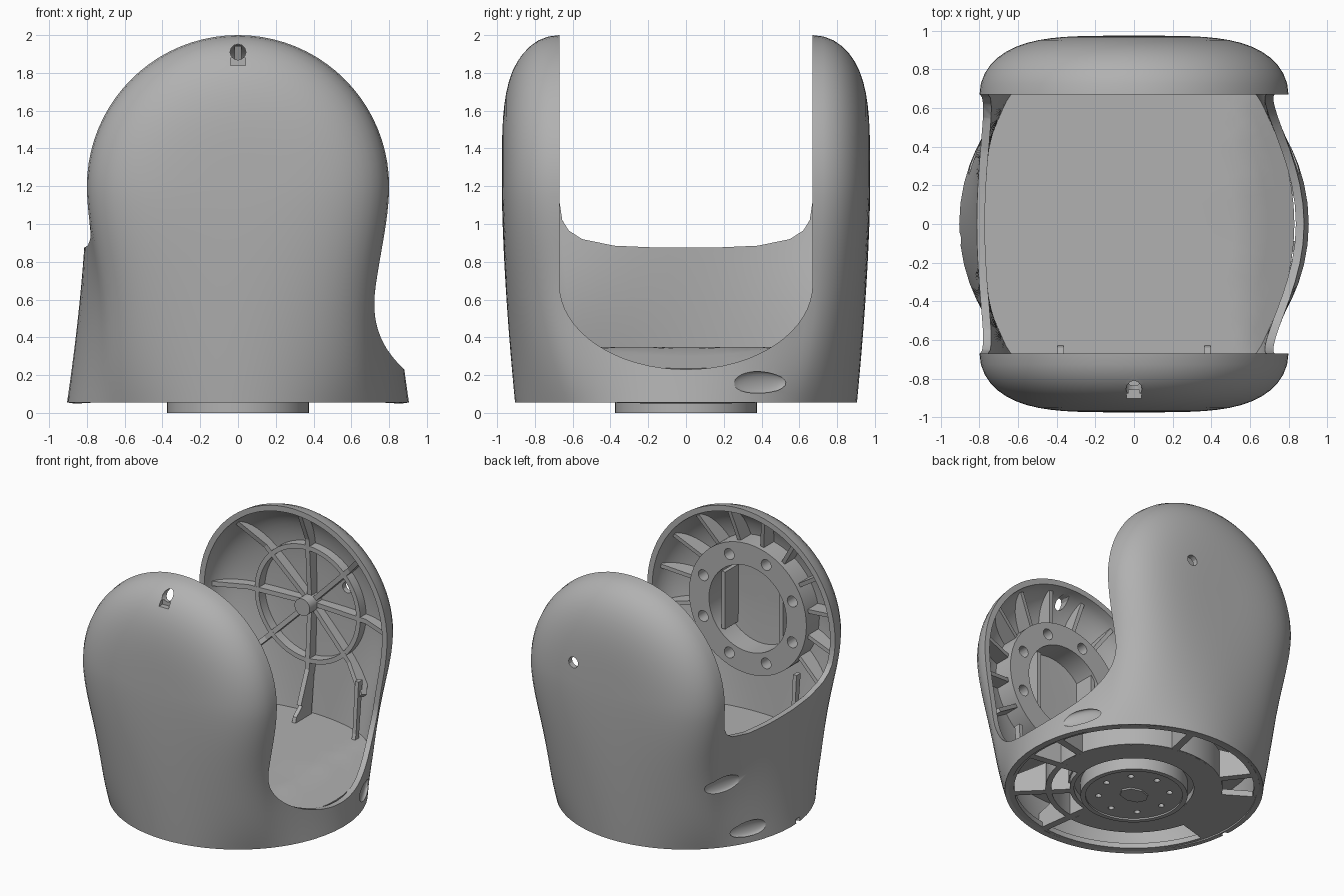
import bpy, bmesh, math
from math import sin, cos, pi, radians
from mathutils import Matrix, Vector

if "Cube" in bpy.data.objects:
    bpy.data.objects.remove(bpy.data.objects["Cube"])

grey = bpy.data.materials.new("matte grey")
grey.use_nodes = True
GREY = (0.44, 0.44, 0.44, 1)
grey.diffuse_color = GREY
grey.node_tree.nodes["Principled BSDF"].inputs["Base Color"].default_value = GREY

HUB = 1.2      # height of the arm axis
BASE = 0.055   # bottom edge of the shell
ARM = 0.8      # radius of the arm ends
FOOT = 0.905   # radius of the round foot


def make(name, bm, smooth=True):
    bmesh.ops.remove_doubles(bm, verts=bm.verts[:], dist=0.0001)
    bmesh.ops.recalc_face_normals(bm, faces=bm.faces[:])
    mesh = bpy.data.meshes.new(name)
    bm.to_mesh(mesh)
    bm.free()
    mesh.materials.append(grey)
    ob = bpy.data.objects.new(name, mesh)
    bpy.context.collection.objects.link(ob)
    if smooth:
        shade(ob)
    return ob


def activate(ob):
    bpy.ops.object.select_all(action='DESELECT')
    ob.select_set(True)
    bpy.context.view_layer.objects.active = ob


def shade(ob):
    activate(ob)
    bpy.ops.object.shade_smooth_by_angle(angle=radians(30))


def thicken(ob, thickness):
    activate(ob)
    mod = ob.modifiers.new("thickness", 'SOLIDIFY')
    mod.thickness, mod.offset, mod.use_even_offset = thickness, -1, True
    bpy.ops.object.modifier_apply(modifier=mod.name)


def cut(ob, bm):
    cutter = make("cutter", bm, False)
    cutter.hide_render = True
    activate(ob)
    mod = ob.modifiers.new("cut", 'BOOLEAN')
    mod.operation, mod.solver, mod.object = 'DIFFERENCE', 'EXACT', cutter
    bpy.ops.object.modifier_apply(modifier=mod.name)
    bpy.data.objects.remove(cutter)


def frame(ex, ey, origin):
    ex, ey = Vector(ex), Vector(ey)
    rot = Matrix((ex, ey, ex.cross(ey))).transposed().to_4x4()
    return Matrix.Translation(origin) @ rot


def prism(bm, pts, thick, m):
    """Polygon in local XY, extruded evenly both ways along local Z."""
    lo, hi = ([bm.verts.new(m @ Vector((x, y, s * thick / 2))) for x, y in pts] for s in (-1, 1))
    bm.faces.new(lo[::-1])
    bm.faces.new(hi)
    n = len(pts)
    for i in range(n):
        j = (i + 1) % n
        bm.faces.new((lo[i], lo[j], hi[j], hi[i]))


def sector(bm, r0, r1, start, end, z, thick):
    """Flat part of a ring between two angles in degrees."""
    arc = [radians(start + (end - start) * i / 32) for i in range(33)]
    pts = [(r0 * cos(a), r0 * sin(a)) for a in arc] + [(r1 * cos(a), r1 * sin(a)) for a in arc[::-1]]
    prism(bm, pts, thick, Matrix.Translation((0, 0, z)))


def tube(bm, r0, r1, h0, h1, m=Matrix(), segs=64):
    """Ring about local Z; a zero inner radius gives a solid disc."""
    def circle(r, h):
        return [bm.verts.new(m @ Vector((r * cos(2 * pi * i / segs), r * sin(2 * pi * i / segs), h)))
                for i in range(segs)]
    if r0 == 0:
        lo, hi = circle(r1, h0), circle(r1, h1)
        bm.faces.new(lo[::-1])
        bm.faces.new(hi)
        rings = [lo, hi]
    else:
        rings = [circle(r0, h0), circle(r1, h0), circle(r1, h1), circle(r0, h1)]
        rings.append(rings[0])
    for a, b in zip(rings, rings[1:]):
        for i in range(segs):
            j = (i + 1) % segs
            bm.faces.new((a[i], a[j], b[j], b[i]))


def skin(bm, rows, closed):
    rows = [[bm.verts.new(p) for p in row] for row in rows]
    for a, b in zip(rows, rows[1:]):
        n = len(a)
        for i in range(n if closed else n - 1):
            j = (i + 1) % n
            bm.faces.new((a[i], a[j], b[j], b[i]))


# Shell profile: domed arm end, straight middle, mirrored dome
STEPS = 16
turns = [(i / STEPS) ** 2 * pi / 2 for i in range(STEPS + 1)]
dome = [(ARM * math.sqrt(sin(t)), 0.67 + 0.305 * cos(t)) for t in turns]
middle = [(ARM, 0.67 - 1.34 * i / 14) for i in range(1, 14)]
profile = dome + middle + [(r, -y) for r, y in dome[::-1]]
loop = profile + [(-r, y) for r, y in profile[-2:0:-1]]


def section(z, scale=1.0):
    drop = (HUB - z) / (HUB - BASE)
    pts = []
    for x, y in loop:
        p = Vector((x, y, 0))
        p = p.lerp(p.normalized() * FOOT, drop ** 1.6) * scale
        neck = 1 - 0.045 * sin(pi * drop) ** 2 * min(1, abs(y) / 0.67) ** 2
        pts.append(Vector((p.x * neck, p.y, z)))
    return pts


# Outer shell: revolved top, lofted down to a round foot
bm = bmesh.new()
skin(bm, [[Vector((r * cos(a), y, HUB + r * sin(a))) for r, y in profile]
          for a in (pi * i / 40 for i in range(41))], False)
skin(bm, [section(HUB + (BASE - HUB) * i / 24) for i in range(25)], True)
bmesh.ops.remove_doubles(bm, verts=bm.verts[:], dist=0.0001)
bmesh.ops.dissolve_degenerate(bm, edges=bm.edges[:], dist=0.0001)
shell = make("yoke_shell", bm, False)
thicken(shell, 0.042)

# Gap between the arms: deep scoop on one side, high wall on the other
scoop = [(0.67 * cos(a), 0.68 + 0.45 * sin(a)) for a in (pi + pi * i / 32 for i in range(33))]
half_wall = [(0.67, 1.12), (0.655, 1.02), (0.62, 0.965), (0.55, 0.92), (0.38, 0.885), (0.15, 0.875)]
wall = [(-y, z) for y, z in half_wall] + half_wall[::-1]
for pts, x, width in ((scoop, 0.6, 1.2), (wall, -0.55, 1.3)):
    bm = bmesh.new()
    prism(bm, pts + [(0.67, 2.2), (-0.67, 2.2)], width, frame((0, 1, 0), (0, 0, 1), (x, 0, 0)))
    cut(shell, bm)

# Small through holes in each arm, with a slot below the front one
for x, y, z in ((0, -0.85, 1.91), (0.28, 0.9, 1.37)):
    bm = bmesh.new()
    tube(bm, 0, 0.042, -0.2, 0.2, Matrix.Translation((x, y, z)) @ Matrix.Rotation(pi / 2, 4, 'X'), 12)
    cut(shell, bm)
bm = bmesh.new()
bmesh.ops.create_cube(bm, size=1, matrix=Matrix.Translation((0, -0.9, 1.86)) @ Matrix.Diagonal((0.08, 0.08, 0.04, 1)))
cut(shell, bm)

# Oval dents around the foot and a small notch in its edge
for x, y, z, yaw in ((0.803, 0.39, 0.16, 26), (-0.803, 0.39, 0.16, 154), (-0.735, 0.6, 0.56, 160)):
    m = Matrix.Translation((x, y, z)) @ Matrix.Rotation(radians(yaw), 4, 'Z')
    bm = bmesh.new()
    bmesh.ops.create_uvsphere(bm, u_segments=24, v_segments=12, radius=1,
                              matrix=m @ Matrix.Diagonal((0.027, 0.16, 0.06, 1)))
    cut(shell, bm)
bm = bmesh.new()
bmesh.ops.create_cube(bm, size=0.05, matrix=Matrix.Rotation(radians(185), 4, 'Z') @ Matrix.Translation((0.9, 0, 0.06)))
cut(shell, bm)
shade(shell)

# Floor between the arms, sloping down to the scoop
bm = bmesh.new()
rows = [section(0.35, s) for s in (0.001, 0.35, 0.6, 0.7, 0.8, 0.88, 0.96)]
for row in rows:
    for p in row:
        p.z -= max(0, p.x - 0.58) * 0.46
skin(bm, rows, True)
bm.faces.new([bm.verts.new(p) for p in rows[0]])
floor = make("floor", bm, False)
if sum(p.normal.z for p in floor.data.polygons) < 0:
    floor.data.flip_normals()
thicken(floor, 0.03)
shade(floor)


def arm_frame(angle, side):
    return frame((cos(angle), 0, sin(angle)), (0, side, 0), (0, 0, HUB))


front_axis = Matrix.Translation((0, 0, HUB)) @ Matrix.Rotation(pi / 2, 4, 'X')
back_axis = Matrix.Translation((0, 0, HUB)) @ Matrix.Rotation(-pi / 2, 4, 'X')

# Front arm: bolted flange with radial ribs around it
bm = bmesh.new()
tube(bm, 0.33, 0.5, 0.75, 0.93, front_axis)
flange = make("front_flange", bm, False)
bm = bmesh.new()
for i in range(8):
    a = pi * (i + 0.5) / 4
    tube(bm, 0, 0.042, 0.6, 0.87, front_axis @ Matrix.Translation((0.41 * cos(a), 0.41 * sin(a), 0)), 16)
cut(flange, bm)
shade(flange)

bm = bmesh.new()
for i in range(16):
    a = 2 * pi * (i + 0.5) / 16
    if sin(a) > -0.8:
        prism(bm, [(0.48, 0.79), (0.74, 0.73), (0.76, 0.78), (0.7, 0.85), (0.48, 0.93)], 0.03, arm_frame(a, -1))
for x in (-0.27, 0.22):
    prism(bm, [(-0.94, 0.98), (-0.77, 0.98), (-0.77, 1.42), (-0.94, 1.42)], 0.03,
          frame((0, 1, 0), (0, 0, 1), (x, 0, 0)))
make("front_ribs", bm, False)

# Back arm: hub, ring and eight spokes
bm = bmesh.new()
tube(bm, 0, 0.065, 0.78, 0.95, back_axis, 32)
tube(bm, 0.415, 0.45, 0.845, 0.93, back_axis)
make("back_hub_and_ring", bm)
bm = bmesh.new()
for i in range(8):
    prism(bm, [(0.03, 0.87), (0.5, 0.84), (0.74, 0.74), (0.76, 0.78), (0.7, 0.85), (0.5, 0.92), (0.03, 0.955)],
          0.036, arm_frame(pi * i / 4, 1))
make("back_spokes", bm, False)

# Upright fins joining the floor to each arm
bm = bmesh.new()
for side, x, foot, outer in ((-1, -0.38, 0.62, 0.78), (-1, 0.38, 0.62, 0.78),
                             (1, -0.5, 0.68, 0.73), (1, 0, 0.67, 0.87), (1, 0.5, 0.68, 0.73)):
    prism(bm, [(outer, 0.32), (foot, 0.32), (foot + 0.02, 0.39), (outer - 0.02, 0.52), (outer, 0.78),
               (outer + 0.05, 0.78)], 0.03, frame((0, side, 0), (0, 0, 1), (x, 0, 0)))
make("arm_fins", bm, False)

# Underside: foot rim, recess for the disc, and inner wall
bm = bmesh.new()
tube(bm, 0.42, 0.45, 0.06, 0.12)
tube(bm, 0.58, 0.62, 0.06, 0.27)
tube(bm, 0, 0.46, 0.11, 0.31)
tube(bm, 0.84, 0.88, 0.06, 0.1)
make("foot_rings", bm)

# Mounting plate, one solid outer sector, and ribs between the pockets
bm = bmesh.new()
sector(bm, 0.43, 0.61, -5, 275, 0.082, 0.045)
sector(bm, 0.6, 0.86, 148, 196, 0.082, 0.045)
make("mount_plate", bm, False)
bm = bmesh.new()
for angle in (-82, -45, -8, 12, 78, 128):
    a = radians(angle)
    prism(bm, [(0.43, 0.06), (0.87, 0.06), (0.87, 0.18), (0.6, 0.29), (0.43, 0.29)], 0.055,
          frame((cos(a), sin(a), 0), (0, 0, 1), (0, 0, 0)))
make("base_ribs", bm, False)

# Output disc with bolt holes and a central boss
bm = bmesh.new()
tube(bm, 0.34, 0.375, 0, 0.12)
make("disc_rim", bm)
bm = bmesh.new()
tube(bm, 0, 0.35, 0.012, 0.12)
disc = make("disc_face", bm, False)
bm = bmesh.new()
for i in range(8):
    a = pi * i / 4
    tube(bm, 0, 0.022, -0.1, 0.05, Matrix.Translation((0.25 * cos(a), 0.25 * sin(a), 0)), 12)
cut(disc, bm)
shade(disc)
bm = bmesh.new()
tube(bm, 0, 0.11, 0, 0.05, Matrix.Diagonal((1, 0.75, 1, 1)), 8)
make("disc_boss", bm, False)
